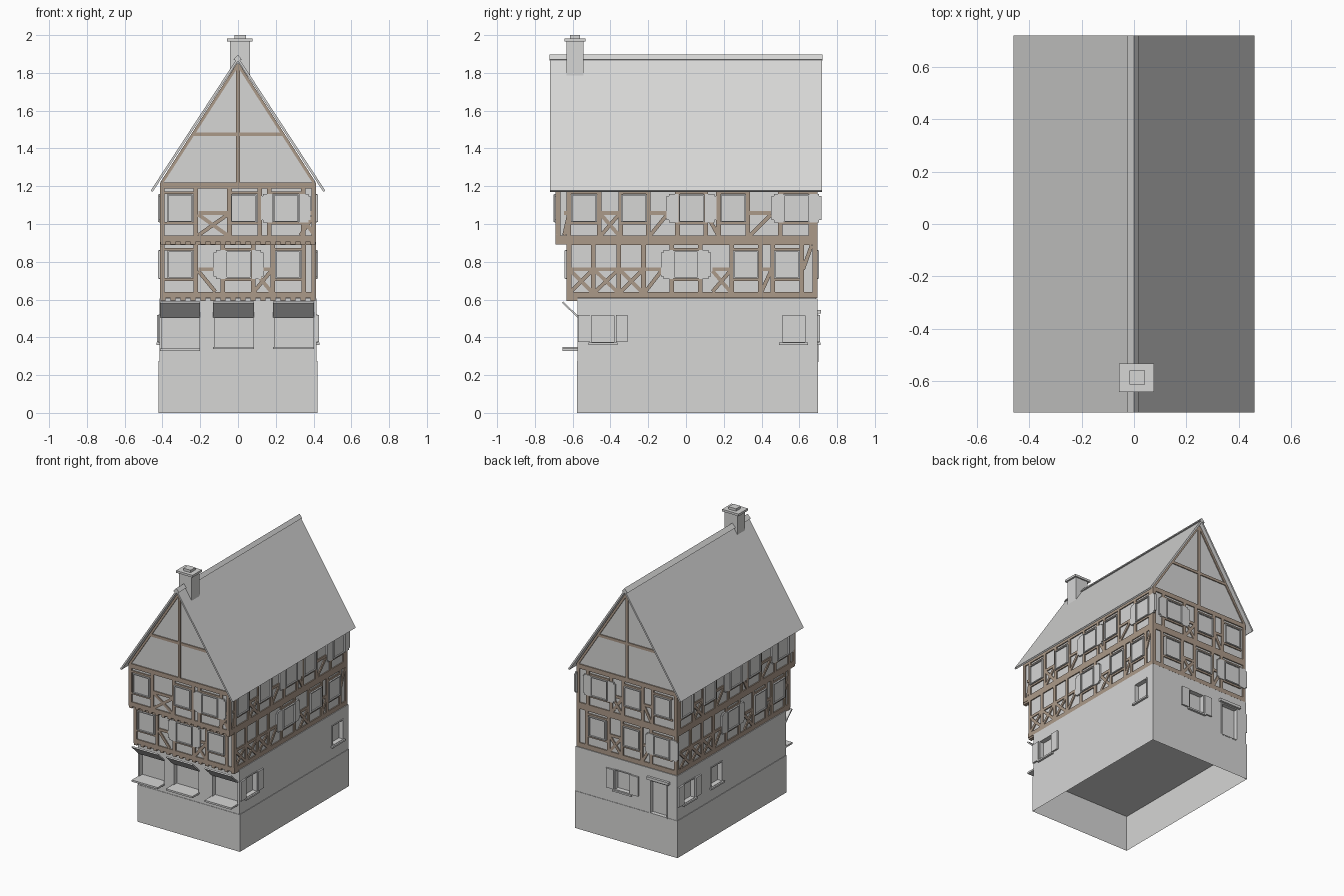
import bpy, bmesh
from mathutils import Vector

if "Cube" in bpy.data.objects:
    bpy.data.objects.remove(bpy.data.objects["Cube"], do_unlink=True)


def material(name, rgb):
    m = bpy.data.materials.new(name)
    m.use_nodes = True
    m.diffuse_color = (*rgb, 1)
    m.node_tree.nodes["Principled BSDF"].inputs["Base Color"].default_value = (*rgb, 1)
    return m


GREY = material("pale grey", (0.67, 0.67, 0.665))
WOOD = material("timber brown", (0.41, 0.32, 0.25))

HALF, BACK = 0.405, 0.687          # wall planes shared by both timbered storeys


def facade(side, wall):
    """Map (along, height, outward depth) on one wall to model space."""
    return {"front": lambda u, z, d: Vector((u, wall - d, z)),
            "back": lambda u, z, d: Vector((u, wall + d, z)),
            "right": lambda u, z, d: Vector((wall + d, u, z)),
            "left": lambda u, z, d: Vector((-wall - d, u, z))}[side]


def prism(bm, place, pts, d0, d1):
    low = [bm.verts.new(place(u, z, d0)) for u, z in pts]
    top = [bm.verts.new(place(u, z, d1)) for u, z in pts]
    bm.faces.new(low)
    bm.faces.new(top)
    for i in range(len(pts)):
        j = (i + 1) % len(pts)
        bm.faces.new((low[i], low[j], top[j], top[i]))


def rect(bm, place, u0, u1, z0, z1, d0, d1):
    prism(bm, place, [(u0, z0), (u1, z0), (u1, z1), (u0, z1)], d0, d1)


def beam(bm, place, a, b, width=0.02, depth=0.008):
    a, b = Vector(a), Vector(b)
    t = (b - a).normalized()
    n = Vector((-t.y, t.x)) * width / 2
    prism(bm, place, [a - n, b - n, b + n, a + n], -0.004, depth)


def finish(bm, name, mat):
    bmesh.ops.recalc_face_normals(bm, faces=bm.faces)
    me = bpy.data.meshes.new(name)
    bm.to_mesh(me)
    bm.free()
    me.materials.append(mat)
    ob = bpy.data.objects.new(name, me)
    bpy.context.collection.objects.link(ob)
    return ob


def block(name, x0, x1, y0, y1, z0, z1):
    bm = bmesh.new()
    rect(bm, facade("back", 0), x0, x1, z0, z1, y0, y1)
    return finish(bm, name, GREY)


def shutters(bm, place, u, z0, z1, half, notch):
    for s in (-1, 1):
        a, b = u + s * (half + 0.002), u + s * (half + 0.064)
        pts = [(a, z0), (b, z0), (b, z1), (a, z1)]
        if notch:
            c, m = b - s * notch, notch
            pts[1:3] = [(c, z0), (c, z0 + m), (b, z0 + m), (b, z1 - m), (c, z1 - m), (c, z1)]
        prism(bm, place, pts, -0.002, 0.012)


def frame(bm, place, u, z0, z1, half, out):
    w = 0.007
    rect(bm, place, u - half, u - half + w, z0, z1, -0.004, out)
    rect(bm, place, u + half - w, u + half, z0, z1, -0.004, out)
    rect(bm, place, u - half, u + half, z1 - w, z1, -0.004, out)
    rect(bm, place, u - half, u + half, z0, z0 + w, -0.004, out)


def storey(side, level, wall, zb, ends, posts, windows, shuttered, crosses, diagonals, high=()):
    """One timber-framed wall with its windows."""
    place, (e0, e1) = facade(side, wall), ends
    tim, win = bmesh.new(), bmesh.new()
    rect(tim, place, e0, e1, zb - 0.005, zb + 0.028, -0.004, 0.008)
    rect(tim, place, e0, e1, zb + 0.278, zb + 0.297, -0.004, 0.008)
    for u in [e0 + 0.013, e1 - 0.013] + posts:
        beam(tim, place, (u, zb), (u, zb + 0.29), 0.024)
    lo, hi = zb + 0.03, zb + 0.14
    for a, b in crosses:
        beam(tim, place, (a, hi), (b, lo), depth=0.007)
    for a, b in crosses + diagonals:
        beam(tim, place, (a, lo), (b, hi))
        beam(tim, place, (a, hi + 0.008), (b, hi + 0.008), depth=0.0075)
    for a, b in high:
        beam(tim, place, (a, hi + 0.008), (b, zb + 0.275))
    for u in windows + shuttered:
        for z in (zb + 0.094, zb + 0.255):
            beam(tim, place, (u - 0.08, z), (u + 0.08, z), 0.014)
        rect(win, place, u - 0.062, u + 0.062, zb + 0.1, zb + 0.247, -0.002, 0.009)
        frame(win, place, u, zb + 0.1, zb + 0.247, 0.068, 0.018)
        if u in shuttered:
            shutters(win, place, u, zb + 0.098, zb + 0.25, 0.068, 0.012)
    finish(tim, f"{side}_{level}_timbers", WOOD)
    finish(win, f"{side}_{level}_windows", GREY)


# Plinth, hollow underneath
bm = bmesh.new()
rect(bm, facade("back", 0), -0.42, 0.42, 0, 0.275, -0.578, 0.7)
bmesh.ops.recalc_face_normals(bm, faces=bm.faces)
under = [f for f in bm.faces if f.normal.z < -0.9]
bmesh.ops.inset_individual(bm, faces=under, thickness=0.003)
for v in under[0].verts:
    v.co.z = 0.268
finish(bm, "plinth", GREY)

# Wall bodies
ground = block("ground_floor", -0.416, 0.416, -0.575, 0.697, 0.27, 0.605)
MID_Y, UP_Y = -0.625, -0.683
block("middle_floor", -HALF, HALF, MID_Y, BACK, 0.605, 0.91)
block("upper_floor", -HALF, HALF, UP_Y, BACK, 0.905, 1.21)

# Ground-floor openings, counters, flaps and window trim
cut, trim = bmesh.new(), bmesh.new()
front, back = facade("front", -0.575), facade("back", 0.697)
across = facade("right", 0)
for x0, x1, z in ((-0.413, -0.2, 0.33), (-0.132, 0.085, 0.34), (0.185, 0.402, 0.34)):
    rect(cut, front, x0 + 0.008, x1 - 0.005, z + 0.01, 0.51, -0.035, 0.05)
    rect(trim, front, x0, x1, z - 0.003, z + 0.01, -0.002, 0.08)
    prism(trim, across, [(-0.573, 0.503), (-0.573, 0.515), (-0.65, 0.59), (-0.657, 0.583)], x0, x1)
left, right = facade("left", 0.416), facade("right", 0.416)
for place, u, shut in ((right, -0.44, True), (right, 0.57, False), (left, 0.56, True),
                       (left, 0.24, False), (back, 0.03, True)):
    rect(cut, place, u - 0.06, u + 0.06, 0.375, 0.515, -0.03, 0.05)
    frame(trim, place, u, 0.368, 0.522, 0.067, 0.005)
    rect(trim, place, u - 0.077, u + 0.077, 0.36, 0.372, -0.002, 0.016)
    if shut:
        shutters(trim, place, u, 0.374, 0.518, 0.067, 0)
rect(cut, back, -0.33, -0.2, 0.277, 0.515, -0.025, 0.05)
frame(trim, back, -0.265, 0.27, 0.522, 0.072, 0.005)
rect(trim, back, -0.355, -0.175, 0.525, 0.545, -0.002, 0.018)
finish(trim, "ground_floor_trim", GREY)
cutter = finish(cut, "opening_cutter", GREY)
mod = ground.modifiers.new("openings", "BOOLEAN")
mod.object, mod.operation, mod.solver = cutter, "DIFFERENCE", "EXACT"
bpy.context.view_layer.objects.active = ground
bpy.ops.object.modifier_apply(modifier=mod.name)
bpy.data.objects.remove(cutter, do_unlink=True)

# Front and back timber framing
MID, UP, WIDE = 0.612, 0.91, (-0.413, 0.413)
storey("front", "upper", UP_Y, UP, WIDE, [-0.223, -0.045, 0.115, 0.165, 0.345],
       [-0.308, 0.03], [0.253], [(-0.21, -0.055), (0.33, 0.405)], [])
storey("front", "middle", MID_Y, MID, WIDE, [-0.223, -0.08, 0.08, 0.185, 0.348],
       [-0.308, 0.265], [0.003], [(0.085, 0.175)], [(-0.12, -0.21)])
storey("back", "upper", BACK, UP, WIDE, [0.32, 0.13, 0.03, -0.13, -0.21],
       [-0.05, -0.295], [0.225], [(0.04, 0.12)], [(-0.2, -0.14)])
storey("back", "middle", BACK, MID, WIDE, [0.33, 0.15, 0.04, -0.12, -0.2],
       [0.24, -0.04], [-0.29], [(0.05, 0.14)], [(-0.13, -0.19)])

# Long sides share one layout, reversed end for end
for side, s, shift in (("right", 1, 0), ("left", -1, 0.04)):
    def turn(values):
        return [shift + s * v for v in values]

    def pairs(values):
        return [tuple(turn(p)) for p in values]

    storey(side, "upper", HALF, UP, (-0.69, 0.695),
           turn([-0.62, -0.46, -0.345, -0.2, -0.045, 0.105, 0.172, 0.328, 0.5, 0.66]),
           turn([-0.54, -0.275, 0.25]), turn([0.03, 0.585]),
           pairs([(-0.45, -0.355)]), pairs([(-0.645, -0.62), (-0.19, -0.1), (0.17, 0.11), (0.34, 0.45)]))
    storey(side, "middle", HALF, MID, (-0.632, 0.695),
           turn([-0.49, -0.355, -0.225, -0.075, 0.075, 0.242, 0.392, 0.46, 0.612]),
           turn([0.317, 0.535]), turn([0.0]),
           pairs([(-0.61, -0.5), (-0.48, -0.365), (-0.345, -0.235), (0.14, 0.235)]),
           pairs([(-0.215, -0.13), (0.4, 0.45)]), pairs([(0.62, 0.665)]))

# Joist ends under both jetties
bm = bmesh.new()
for wall, z in ((UP_Y, 0.905), (MID_Y, 0.607)):
    place = facade("front", wall)
    for i in range(16):
        u = -0.398 + i * 0.053
        rect(bm, place, u - 0.013, u + 0.013, z - 0.014, z + 0.002, -0.05, 0.007)
finish(bm, "joist_ends", WOOD)

# Gables and their framing
bm = bmesh.new()
prism(bm, facade("back", 0), [(-HALF, 1.2), (HALF, 1.2), (HALF, 1.228), (0, 1.857), (-HALF, 1.228)],
      UP_Y, BACK)
finish(bm, "gable_walls", GREY)
bm = bmesh.new()
for place in (facade("front", UP_Y), facade("back", BACK)):
    beam(bm, place, (0, 1.2), (0, 1.845))
    beam(bm, place, (-0.24, 1.475), (0.24, 1.475), depth=0.007)
    beam(bm, place, (-0.413, 1.212), (0.413, 1.212), 0.018)
    for s in (-1, 1):
        beam(bm, place, (s * 0.403, 1.219), (0, 1.845), 0.016, 0.0075)
finish(bm, "gable_timbers", WOOD)

# Roof and ridge cap
bm = bmesh.new()
prism(bm, facade("back", 0), [(0, 1.885), (0.462, 1.177), (0.452, 1.17), (0, 1.863),
                              (-0.452, 1.17), (-0.462, 1.177)], -0.721, 0.721)
finish(bm, "roof", GREY)
bm = bmesh.new()
prism(bm, facade("back", 0), [(-0.026, 1.868), (0, 1.897), (0.02, 1.87), (0, 1.865)], -0.722, 0.722)
finish(bm, "ridge_cap", GREY)

# Chimney
block("chimney_stack", -0.042, 0.064, -0.633, -0.543, 1.78, 1.968)
block("chimney_cap", -0.058, 0.077, -0.643, -0.533, 1.966, 1.982)
block("chimney_pot", -0.018, 0.042, -0.615, -0.56, 1.98, 2.0)
